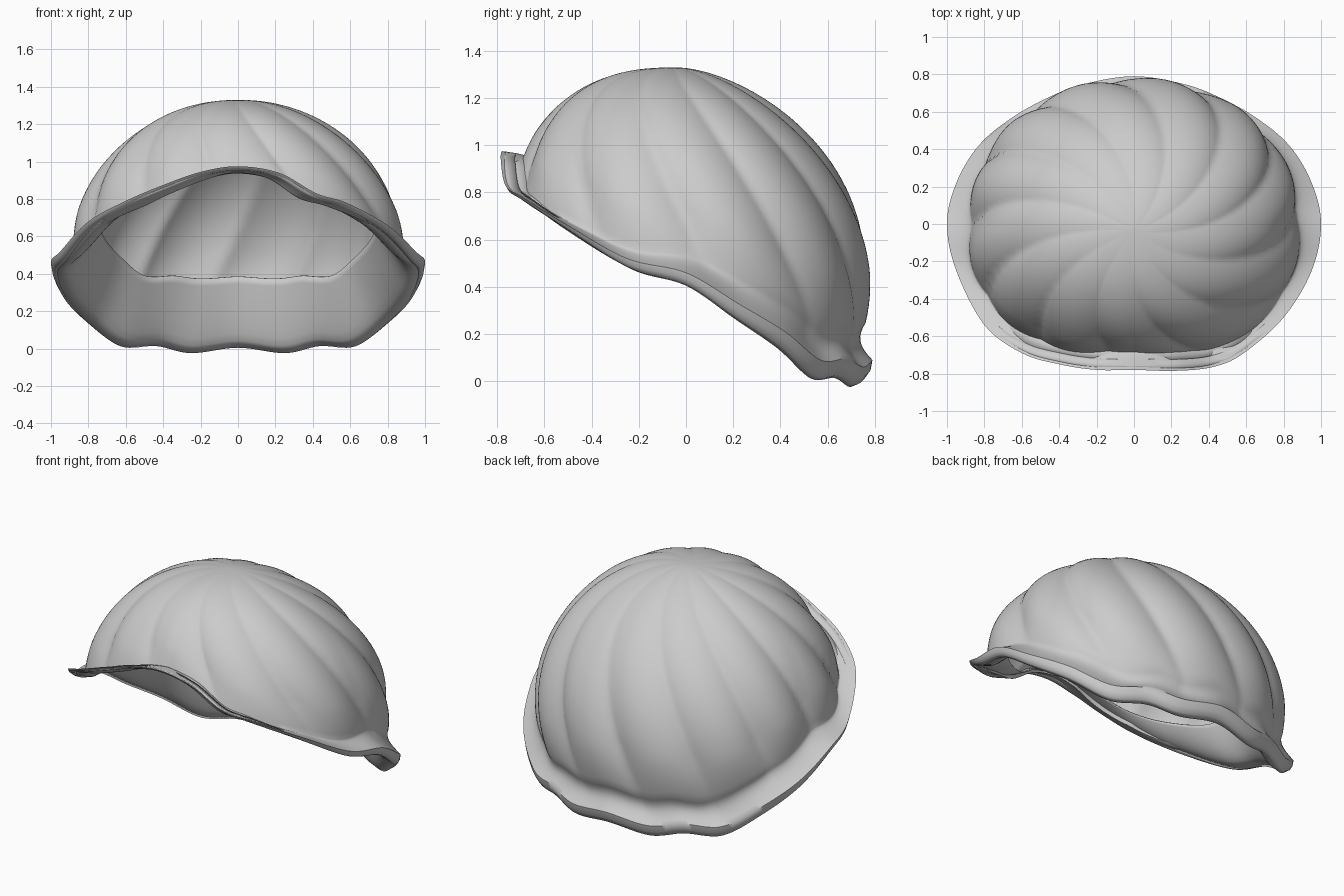
import bpy, bmesh, math
from mathutils import Vector

if "Cube" in bpy.data.objects:
    bpy.data.objects.remove(bpy.data.objects["Cube"], do_unlink=True)

grey = bpy.data.materials.new("light_grey")
grey.use_nodes = True
grey.diffuse_color = (0.6, 0.6, 0.6, 1)
grey.node_tree.nodes["Principled BSDF"].inputs["Base Color"].default_value = (0.6, 0.6, 0.6, 1)

LOBES, STEPS, ROWS, LIP_ROWS, UNDER_ROWS, LINING_ROWS = 12, 8, 40, 8, 3, 10

# Rim outline: uneven front edge, mirrored sides and back
front_left = [(0, -.78, .975), (.22, -.785, .94), (.42, -.765, .83), (.58, -.695, .78), (.8, -.5, .66)]
front_right = [(-.8, -.54, .68), (-.6, -.69, .79), (-.4, -.75, .875), (-.2, -.78, .945)]
side = [(.95, -.25, .52), (1, 0, .46), (.95, .22, .33), (.83, .42, .21),
        (.65, .57, .09), (.45, .68, .095), (.26, .75, .06)]
mirrored = [(-x, y, z) for x, y, z in reversed(side)]
control = [Vector(p) for p in front_left + side + [(0, .79, .09)] + mirrored + front_right]


def closed_curve(points, steps):
    """Smooth closed curve through the points."""
    out, n = [], len(points)
    for i in range(n):
        a, b, c, d = (points[(i + k) % n] for k in (-1, 0, 1, 2))
        for s in range(steps):
            t = s / steps
            out.append(0.5 * (2 * b + (c - a) * t + (2 * a - 5 * b + 4 * c - d) * t ** 2
                              + (3 * b - a - 3 * c + d) * t ** 3))
    return out


def dome_point(theta, a, fade):
    """Point on the swirled dome at compass angle theta and polar angle a."""
    back = math.sin(theta)
    swirl = 0.75 * (a / (math.pi / 2) - 1)
    phase = theta - swirl - math.radians(35)
    lobe = abs(math.sin(phase * LOBES / 2)) ** 0.8
    r = max(math.sin(a), 0) ** (0.99 + 0.18 * back)
    r *= 1 + fade * (0.055 * lobe - 0.036)
    # Fuller corners on the front half
    r *= 1 + 0.14 * max(-back, 0) * abs(math.cos(theta)) * math.sin(a) ** 2
    return Vector((0.875 * math.cos(theta) * r,
                   0.03 - 0.07 * math.cos(a) + (0.76 - 0.02 * back) * back * r,
                   0.48 + 0.85 * math.cos(a)))


def loft(name, columns, thickness):
    """Skin closed rows of points and give the sheet a thickness."""
    bm = bmesh.new()
    grid = [[bm.verts.new(p) for p in col] for col in columns]
    for j, col in enumerate(grid):
        nxt = grid[(j + 1) % len(grid)]
        for i in range(len(col) - 1):
            bm.faces.new((col[i], col[i + 1], nxt[i + 1], nxt[i]))
    bmesh.ops.remove_doubles(bm, verts=bm.verts, dist=0.0005)
    mesh = bpy.data.meshes.new(name)
    bm.to_mesh(mesh)
    bm.free()
    mesh.materials.append(grey)
    obj = bpy.data.objects.new(name, mesh)
    bpy.context.collection.objects.link(obj)
    solid = obj.modifiers.new("thickness", 'SOLIDIFY')
    solid.thickness = thickness
    solid.offset = -1
    bpy.ops.object.select_all(action='DESELECT')
    obj.select_set(True)
    bpy.context.view_layer.objects.active = obj
    bpy.ops.object.shade_smooth_by_angle(angle=math.radians(50))


shell, lining = [], []
for rim in closed_curve(control, STEPS):
    theta = math.atan2(rim.y / 0.78, rim.x)
    back = math.sin(theta)

    # Swirled dome down to just above the rim
    z_end = rim.z + 0.07 + 0.09 * back
    a_end = math.acos((z_end - 0.48) / 0.85)
    col = []
    for i in range(ROWS + 1):
        s = i / ROWS
        fade = 1 - 0.6 * max(0, (s - 0.85) / 0.15)
        col.append(dome_point(theta, s * a_end, fade))

    # Flared lip from the dome out to the rim, pinched at the back
    neck = col[-1]
    for i in range(1, LIP_ROWS + 1):
        u = i / LIP_ROWS
        p = neck.lerp(rim, u ** 1.8)
        pinch = 1 - 0.04 * max(back, 0) * math.sin(math.pi * u)
        col.append(Vector((p.x * pinch, p.y * pinch, neck.z + (rim.z - neck.z) * u)))

    # Rolled-under rim edge
    drop = 0.055 + 0.03 * back
    for i in range(1, UNDER_ROWS + 1):
        turn = math.pi / 2 * i / UNDER_ROWS
        inset = 1 - math.cos(turn)
        col.append(Vector((rim.x * (1 - 0.035 * inset), rim.y * (1 - 0.075 * inset),
                           rim.z - drop * math.sin(turn))))
    under = col[-1]
    shell.append(col)

    # Inner lining rising from the rim to a smooth free edge inside
    rise = rim.z + 0.21 + 0.155 * back - 0.095 * back ** 2
    edge_z = (0.36 + rise + math.hypot(rise - 0.36, 0.05)) / 2
    col = []
    for i in range(LINING_ROWS + 1):
        t = i / LINING_ROWS
        inward = t ** 0.5
        col.append(Vector((under.x * (1 - 0.23 * inward),
                           under.y * (1 - 0.13 * inward),
                           under.z + (edge_z - under.z) * t)))
    lining.append(col)

loft("swirled_shell", shell, 0.015)
loft("inner_lining", lining, 0.008)
